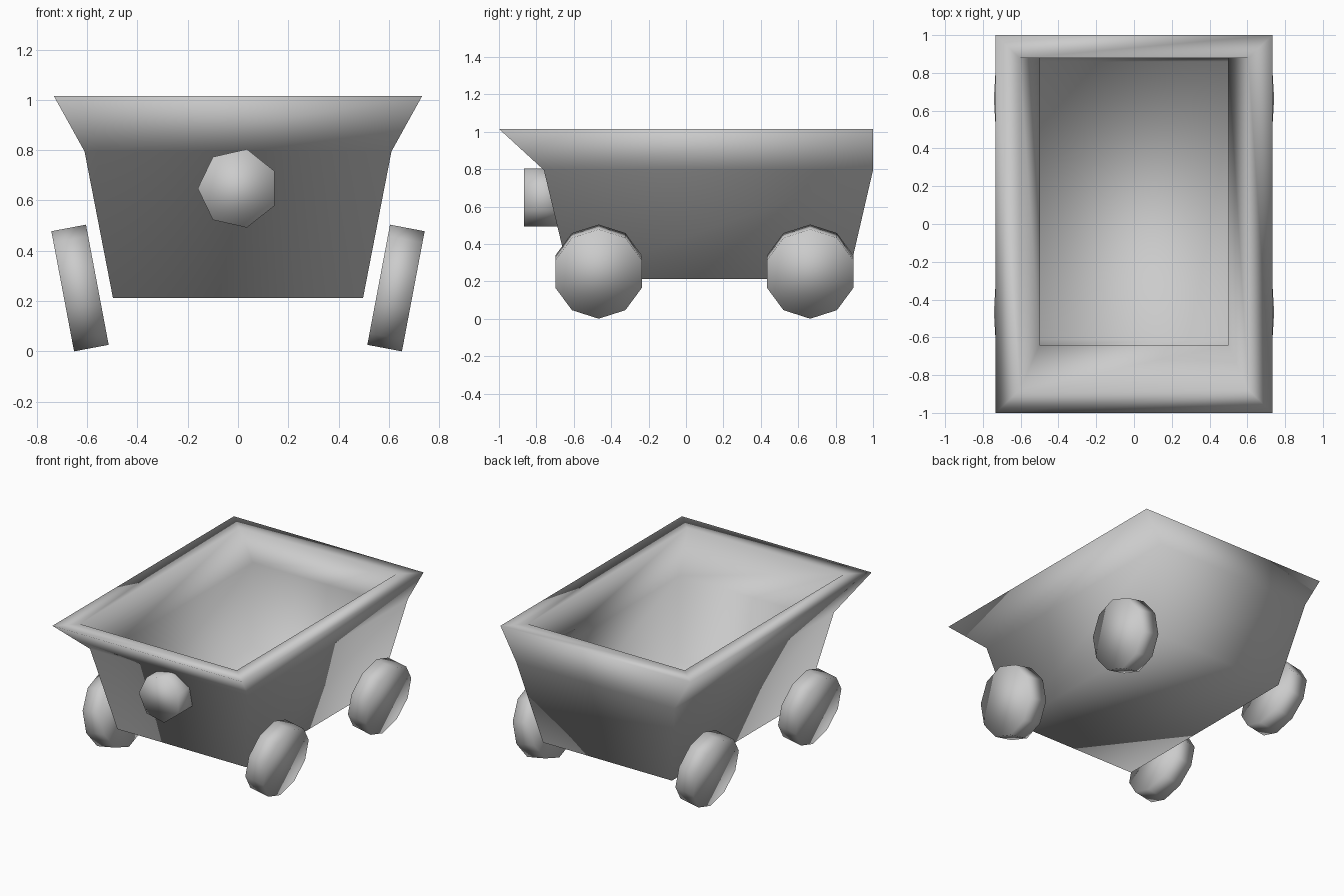
import bpy, bmesh, math
from mathutils import Vector

if "Cube" in bpy.data.objects:
    bpy.data.objects.remove(bpy.data.objects["Cube"])


def loft(name, rings):
    """Skin a list of closed rings and cap both ends."""
    bm = bmesh.new()
    loops = [[bm.verts.new(p) for p in ring] for ring in rings]
    n = len(loops[0])
    for a, b in zip(loops, loops[1:]):
        for i in range(n):
            j = (i + 1) % n
            bm.faces.new((a[i], a[j], b[j], b[i]))
    bm.faces.new(loops[0])
    bm.faces.new(loops[-1])
    bmesh.ops.recalc_face_normals(bm, faces=bm.faces[:])
    for f in bm.faces:
        f.smooth = True
    mesh = bpy.data.meshes.new(name)
    bm.to_mesh(mesh)
    bm.free()
    obj = bpy.data.objects.new(name, mesh)
    bpy.context.collection.objects.link(obj)
    return obj


def rect(x, y0, y1, z):
    return [(-x, y0, z), (x, y0, z), (x, y1, z), (-x, y1, z)]


def disc(center, u, v, radius, sides):
    angles = [2 * math.pi * i / sides for i in range(sides)]
    return [center + radius * (math.cos(a) * u + math.sin(a) * v) for a in angles]


# Tub: outside from the floor up, over the flat rim, then down the inside
loft("cart_tub", [
    rect(0.497, -0.62, 0.865, 0.212),
    rect(0.61, -0.76, 1.00, 0.795),
    rect(0.732, -1.00, 1.00, 1.015),
    rect(0.605, -0.878, 0.878, 1.015),
    rect(0.50, -0.64, 0.878, 0.80),
    rect(0.497, -0.61, 0.86, 0.225),
])

# Seven-sided lamp on the front
X, Y, Z = Vector((1, 0, 0)), Vector((0, 1, 0)), Vector((0, 0, 1))
loft("front_lamp", [disc(Vector((0, y, 0.648)), -X, Z, 0.16, 7) for y in (-0.865, -0.66)])

# Four ten-sided wheels, splayed outward at the top
tilt = math.radians(10.7)
for side, sx in (("right", 1), ("left", -1)):
    axis = Vector((sx * math.cos(tilt), 0, -math.sin(tilt)))
    up = Vector((sx * math.sin(tilt), 0, math.cos(tilt)))
    for end, y in (("front", -0.467), ("back", 0.664)):
        hub = Vector((sx * 0.628, y, 0.252))
        loft(f"{end}_{side}_wheel",
             [disc(hub + axis * d, up, Y, 0.243, 10) for d in (-0.07, 0.07)])
